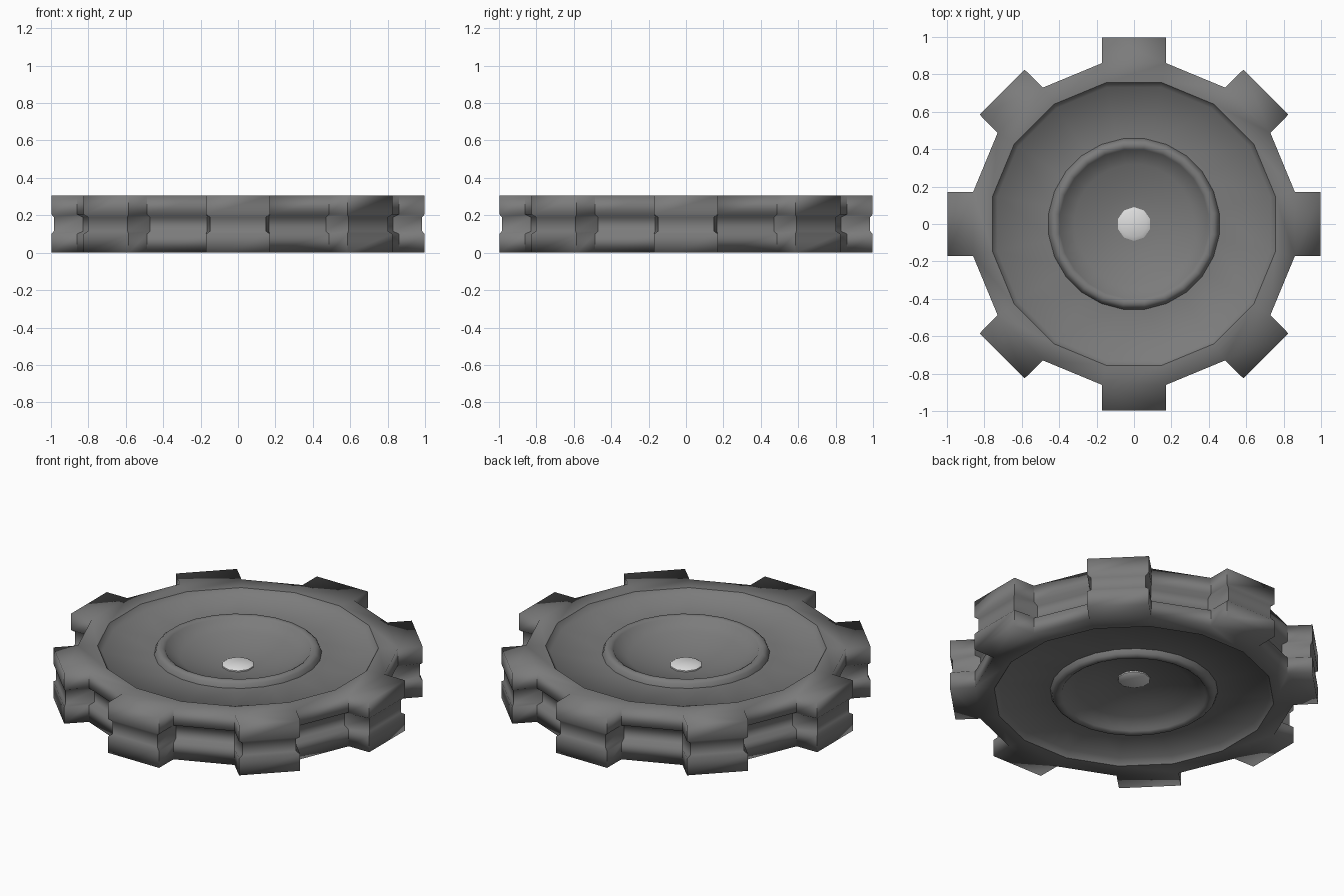
import bpy, bmesh
from math import sin, cos, pi, radians
from mathutils import Vector

cube = bpy.data.objects.get("Cube")
if cube:
    bpy.data.objects.remove(cube, do_unlink=True)

HEIGHT = 0.305
SIDES = 16


def material(name, value):
    mat = bpy.data.materials.new(name)
    mat.use_nodes = True
    mat.diffuse_color = (value, value, value, 1)
    bsdf = mat.node_tree.nodes["Principled BSDF"]
    bsdf.inputs["Base Color"].default_value = mat.diffuse_color
    bsdf.inputs["Roughness"].default_value = 0.7
    return mat


def ring(bm, radius, z, sides):
    """A polygon of vertices, with flats facing the axes."""
    return [bm.verts.new((radius * cos((i - 0.5) * 2 * pi / sides),
                          radius * sin((i - 0.5) * 2 * pi / sides), z))
            for i in range(sides)]


def bridge(bm, a, b):
    n = len(a)
    for i in range(n):
        j = (i + 1) % n
        bm.faces.new((a[i], a[j], b[j], b[i]))


def finish(bm, name, mat):
    bmesh.ops.recalc_face_normals(bm, faces=bm.faces)
    for face in bm.faces:
        face.smooth = True
    mesh = bpy.data.meshes.new(name)
    bm.to_mesh(mesh)
    bm.free()
    mesh.materials.append(mat)
    obj = bpy.data.objects.new(name, mesh)
    bpy.context.collection.objects.link(obj)
    return obj


def both_sides(profile):
    """A top profile and its reflection below the middle height."""
    return profile, [(r, HEIGHT - z) for r, z in profile]


grey = material("dark grey", 0.2)
pale = material("pale grey", 0.72)

# Gear body: toothed outline at several heights, with a groove round the middle
bm = bmesh.new()
outlines, caps = [], []
for z, base, tip, half in ((0, 0.877, 0.997, 0.17), (0.1, 0.877, 0.997, 0.17),
                           (0.115, 0.845, 0.985, 0.15), (0.19, 0.845, 0.985, 0.15),
                           (0.205, 0.877, 0.997, 0.17), (HEIGHT, 0.877, 0.997, 0.17)):
    body = ring(bm, base, z, SIDES)
    outline, teeth = [], []
    for t in range(SIDES // 2):
        angle = t * 4 * pi / SIDES
        out = Vector((cos(angle), sin(angle), 0))
        side = Vector((-sin(angle), cos(angle), 0))
        up = Vector((0, 0, z))
        a, b = body[2 * t], body[2 * t + 1]
        c = bm.verts.new(out * tip - side * half + up)
        d = bm.verts.new(out * tip + side * half + up)
        outline += [a, c, d, b]
        teeth.append((a, c, d, b))
    outlines.append(outline)
    caps.append((body, teeth))
for lower, upper in zip(outlines, outlines[1:]):
    bridge(bm, lower, upper)
    for a, b in zip(lower, upper):
        bm.edges.get((a, b)).smooth = False

# Flat rim and sunken trough on both faces
trough = [(0.77, HEIGHT), (0.745, 0.268), (0.44, 0.268)]
for (body, teeth), profile in zip((caps[-1], caps[0]), both_sides(trough)):
    for quad in teeth:
        bm.faces.new(quad)
    previous = body
    for r, z in profile:
        current = ring(bm, r, z, SIDES)
        bridge(bm, previous, current)
        if r == trough[0][0]:
            for i in range(SIDES):
                bm.edges.get((current[i], current[i - 1])).smooth = False
        previous = current
finish(bm, "gear_body", grey)

# Hub: rounded lip round a shallow bowl on both faces
lip = [(0.465, 0.255), (0.45, 0.292), (0.435, 0.304), (0.415, 0.304), (0.4, 0.295)]
bowl = [(r, 0.19 + 0.09 * (r / 0.39) ** 2) for r in (0.39, 0.32, 0.24, 0.16, 0.08)]
bm = bmesh.new()
for profile in both_sides(lip + bowl):
    rings = [ring(bm, r, z, 24) for r, z in profile]
    for a, b in zip(rings, rings[1:]):
        bridge(bm, a, b)
    bm.faces.new(rings[-1])
    if profile[0][1] > HEIGHT / 2:
        upper_edge = rings[0]
    else:
        bridge(bm, upper_edge, rings[0])
finish(bm, "hub", grey)

# Axle pin showing at the bottom of each bowl
bm = bmesh.new()
rings = [ring(bm, r, z, 10) for r, z in
         ((0.07, 0.093), (0.09, 0.103), (0.09, 0.202), (0.07, 0.212))]
for a, b in zip(rings, rings[1:]):
    bridge(bm, a, b)
bm.faces.new(rings[0])
bm.faces.new(rings[-1])
pin = finish(bm, "axle_pin", pale)
bpy.context.view_layer.objects.active = pin
pin.select_set(True)
bpy.ops.object.shade_smooth_by_angle(angle=radians(50))
